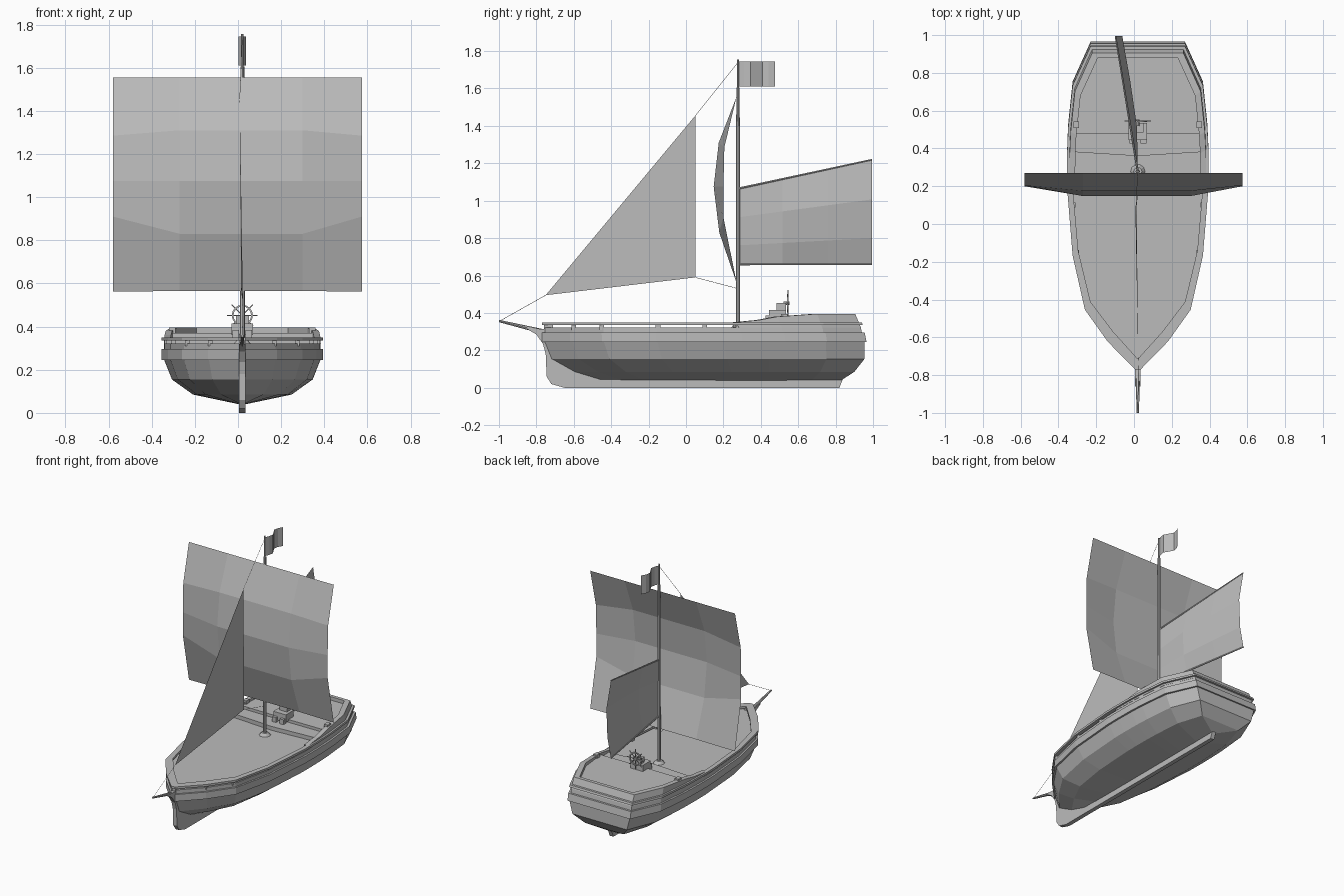
import bpy, bmesh, math
from mathutils import Vector

cube = bpy.data.objects.get("Cube")
if cube:
    bpy.data.objects.remove(cube, do_unlink=True)

grey = bpy.data.materials.new("plain grey")
grey.use_nodes = True
grey.diffuse_color = (0.5, 0.5, 0.5, 1)
grey.node_tree.nodes["Principled BSDF"].inputs["Base Color"].default_value = (0.5, 0.5, 0.5, 1)
CENTRE = 0.02  # x of the ship's centreline


def make(name, verts, faces):
    mesh = bpy.data.meshes.new(name)
    mesh.from_pydata([(v[0] + CENTRE, v[1], v[2]) for v in verts], [], faces)
    bm = bmesh.new()
    bm.from_mesh(mesh)
    bmesh.ops.recalc_face_normals(bm, faces=bm.faces)
    bm.to_mesh(mesh)
    bm.free()
    mesh.materials.append(grey)
    obj = bpy.data.objects.new(name, mesh)
    bpy.context.collection.objects.link(obj)
    return obj


def loft(name, rings, wrap=False):
    """Skin closed rings of equal length; cap the ends or join them."""
    n, m = len(rings[0]), len(rings)
    faces = []
    for i in range(m if wrap else m - 1):
        for j in range(n):
            k, a, b = (j + 1) % n, i * n, (i + 1) % m * n
            faces.append((a + j, a + k, b + k, b + j))
    if not wrap:
        faces += [tuple(range(n)), tuple(range((m - 1) * n, m * n))]
    return make(name, [v for r in rings for v in r], faces)


def sheet(name, rows):
    """Open cloth grid."""
    n = len(rows[0])
    faces = [(i * n + j, i * n + j + 1, (i + 1) * n + j + 1, (i + 1) * n + j)
             for i in range(len(rows) - 1) for j in range(n - 1)]
    return make(name, [v for r in rows for v in r], faces)


def tube(name, a, b, r1, r2=None, sides=8):
    a, b = Vector(a), Vector(b)
    turn = (b - a).to_track_quat('Z', 'Y')
    rings = []
    for p, r in ((a, r1), (b, r1 if r2 is None else r2)):
        rings.append([p + turn @ Vector((r * math.cos(t * math.tau / sides),
                                         r * math.sin(t * math.tau / sides), 0))
                      for t in range(sides)])
    return loft(name, rings)


def box(name, x, y, z, w, d, h):
    corners = [(x - w / 2, y - d / 2), (x + w / 2, y - d / 2),
               (x + w / 2, y + d / 2), (x - w / 2, y + d / 2)]
    return loft(name, [[(px, py, pz) for px, py in corners] for pz in (z, z + h)])


# Hull plan: (y, half width)
PLAN = [(-.77, .015), (-.62, .16), (-.45, .28), (-.16, .345), (.2, .374),
        (.3, .375), (.43, .373), (.53, .368), (.75, .345), (.96, .25)]


def half_width(y):
    for (ya, wa), (yb, wb) in zip(PLAN, PLAN[1:]):
        if y <= yb:
            return wa + (wb - wa) * (y - ya) / (yb - ya)
    return PLAN[-1][1]


def ring(z, scale, y0, y1, inset=0, first=0):
    """Plan outline at one height, from one side round the stern to the other."""
    side = [(max(w * scale - inset, .004), y0 + (y + .77) / 1.73 * (y1 - y0), z)
            for y, w in PLAN[first:]]
    return side + [(-x, y, z) for x, y, z in reversed(side)]


# Lower hull and planking bands
loft("hull", [ring(.04, .04, -.46, .83), ring(.085, .61, -.60, .90),
              ring(.155, .87, -.72, .955), ring(.245, .965, -.755, .955)])
loft("wale", [ring(.245, 1, -.77, .965), ring(.295, 1, -.77, .955)])
loft("upper_hull_and_deck", [ring(.295, .965, -.755, .94), ring(.322, .965, -.755, .935)])

# Keel with stem and knee, as an extruded side profile
KEEL = [(-.86, .32), (-.80, .285), (-.765, .235), (-.75, .18), (-.745, .06), (-.72, .02),
        (-.65, 0), (.82, 0), (.84, .05), (-.4, .08), (-.66, .2), (-.7, .31)]
loft("keel", [[(x, y, z) for y, z in KEEL] for x in (-.015, .015)])
tube("bowsprit", (0, -.70, .285), (0, -1, .357), .015, .006)

# Cap rail on short posts
rail = zip(ring(.335, 1, -.77, .945), ring(.35, 1, -.77, .94),
           ring(.35, 1, -.71, .90, .03), ring(.335, 1, -.71, .90, .03))
loft("cap_rail", list(rail), wrap=True)
for y in (-.6, -.45, -.15, .1, .28):
    for s in (-1, 1):
        box("rail_post", s * (half_width(y) - .025), y, .31, .02, .025, .03)
box("bow_post", 0, -.735, .31, .03, .05, .03)

# Stern bulwark, rising aft
heights = [.35, .362, .38, .395, .395]
heights += heights[::-1]
bulwark = []
for h, a, b, c in zip(heights, ring(.322, .97, -.77, .935, 0, 5),
                      ring(.395, .965, -.77, .905, 0, 5), ring(.32, .965, -.77, .88, .03, 5)):
    bulwark.append([a, (b[0], b[1], h), (c[0], c[1], h), c])
loft("stern_bulwark", bulwark)

# Stepped quarterdeck with pointed front edges
for name, first, front, top in (("quarterdeck_step", 6, .36, .35), ("quarterdeck", 7, .475, .37)):
    loft(name, [ring(z, .965, -.77, .89, .015, first) + [(0, front, z)] for z in (.315, top)])
for s in (-1, 1):
    box("quarterdeck_post", s * .325, .525, .35, .03, .035, .045)

# Helm stand and steering wheel
box("helm_base", 0, .49, .36, .10, .09, .055)
box("helm_stand", 0, .51, .41, .06, .05, .042)
for s in (-1, 1):
    box("helm_step", s * .03, .44, .345, .03, .03, .04)
HUB = Vector((0, .545, .452))
tube("wheel_hub", HUB - Vector((0, .025, 0)), HUB + Vector((0, .008, 0)), .01)
rim = []
for i in range(16):
    t = i * math.tau / 16
    out = Vector((math.cos(t), 0, math.sin(t)))
    rim.append([HUB + out * r + Vector((0, d, 0))
                for r, d in ((.041, -.004), (.049, -.004), (.049, .004), (.041, .004))])
    if i % 2 == 0:
        tube("wheel_spoke", HUB, HUB + out * .07, .003, sides=6)
loft("wheel_rim", rim, wrap=True)

# Mast and flag
MAST = .278
tube("mast_collar", (0, MAST, .32), (0, MAST, .342), .04, .022, 10)
tube("mast", (0, MAST, .32), (0, MAST, 1.605), .012, .009)
tube("flag_pole", (0, MAST, 1.6), (0, MAST, 1.755), .005)
wave = [(x, MAST + .197 * i / 6) for i, x in enumerate((0, .012, .018, 0, -.018, -.012, .006))]
sheet("flag", [[(x, y, z) for x, y in wave] for z in (1.61, 1.745)])

# Square sail, bellied forward: centre z, edge z, centre y, edge y
rows = []
for zc, ze, yc, ye in ((1.555, 1.555, .27, .27), (1.31, 1.285, .175, .205), (1.075, 1.075, .148, .2),
                       (.83, .91, .178, .2), (.565, .562, .27, .27)):
    rows.append([(-.60, ye, ze), (-.29, yc, zc), (.28, yc, zc), (.555, ye, ze)])
sheet("square_sail", rows)

# Jib
TACK, CLEW, HEAD = (.003, -.75, .495), (-.006, .05, .59), (-.012, .05, 1.455)
make("jib", [TACK, CLEW, HEAD], [(0, 1, 2)])

# Fore-and-aft sail with gaff and boom
rows = []
for t, belly in ((0, 0), (.25, .035), (.62, .045), (1, 0)):
    row = []
    for u in (0, .33, .67, 1):
        low, high = .66, 1.065 + .155 * u
        bulge = belly * min(1, u * 2.5) * (1 - .2 * u)
        row.append((-.118 * u + bulge, MAST + .717 * u, low + (high - low) * t))
    rows.append(row)
sheet("aft_sail", rows)
tube("boom", rows[0][0], rows[0][-1], .006, .004, 6)
tube("gaff", rows[-1][0], rows[-1][-1], .006, .004, 6)

# Rigging lines
for a, b in (((0, -.99, .36), TACK), (HEAD, (0, MAST, 1.74)), (CLEW, (0, MAST, .53))):
    tube("rigging_line", a, b, .0012, sides=4)
